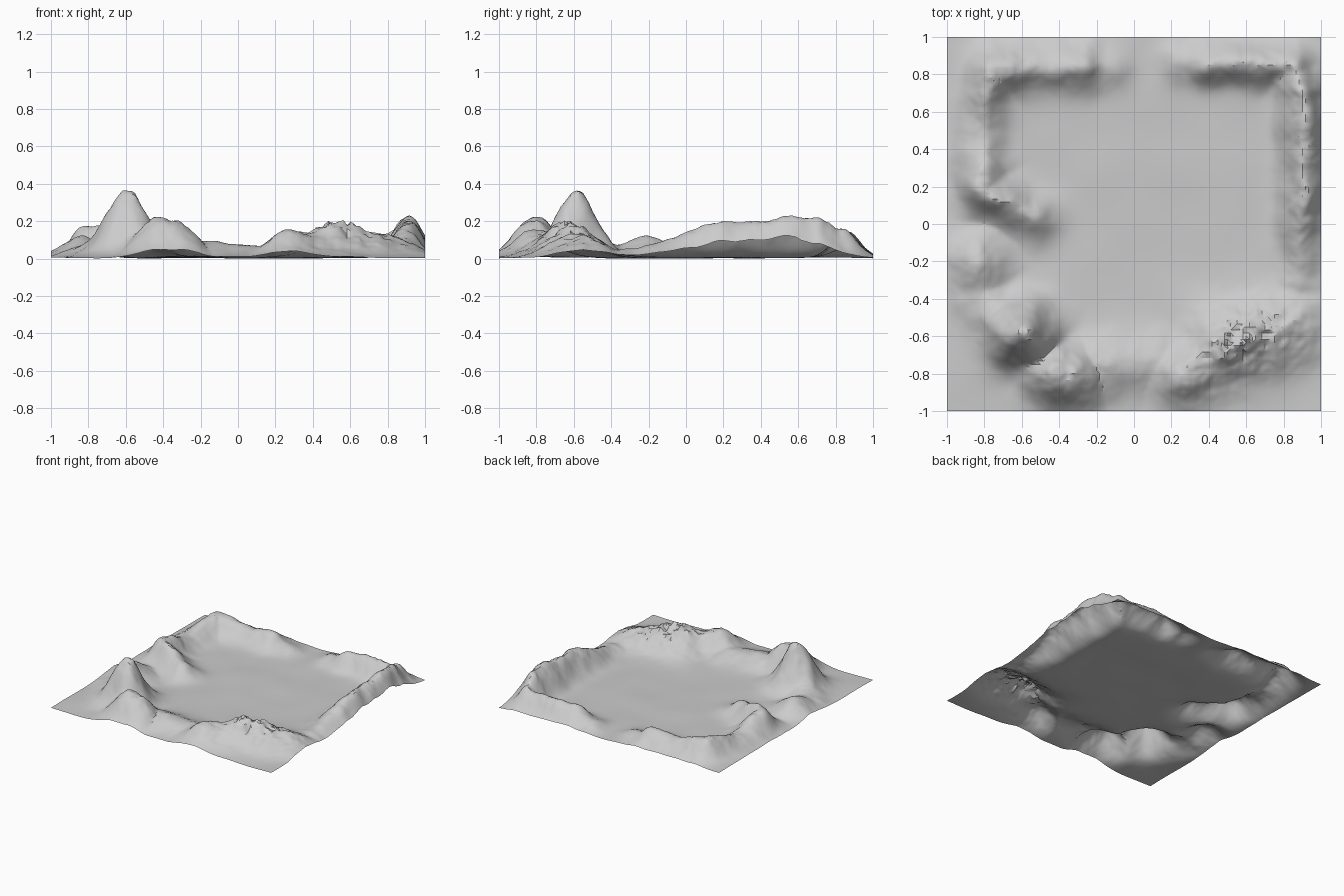
import bpy, bmesh, math
from mathutils import Vector, noise

if "Cube" in bpy.data.objects:
    bpy.data.objects.remove(bpy.data.objects["Cube"])

N = 120  # grid resolution

# Ridge lines: half width, then crest points (x, y, height)
RIDGES = [
    # front-left summit, and its spur turning into the low front ridge
    (0.11, [(-0.6, -0.59, 0.36), (-0.59, -0.59, 0.36)]),
    (0.11, [(-0.42, -0.8, 0.22), (-0.34, -0.82, 0.2), (-0.2, -0.76, 0.09), (0.12, -0.75, 0.06),
            (0.27, -0.82, 0.15), (0.4, -0.73, 0.13), (0.51, -0.65, 0.17)]),
    # broad front-right massif
    (0.13, [(0.51, -0.64, 0.16), (0.65, -0.6, 0.15), (0.82, -0.55, 0.11)]),
    # right ridge
    (0.075, [(0.88, -0.3, 0.05), (0.91, 0.2, 0.19), (0.91, 0.4, 0.19), (0.91, 0.55, 0.225),
             (0.9, 0.68, 0.21), (0.86, 0.84, 0.13)]),
    # back ridges, either side of the gap
    (0.07, [(0.86, 0.85, 0.13), (0.4, 0.86, 0.13), (0.25, 0.86, 0.05)]),
    (0.08, [(-0.14, 0.84, 0.05), (-0.27, 0.84, 0.12), (-0.48, 0.84, 0.1), (-0.76, 0.82, 0.16),
            (-0.83, 0.5, 0.08), (-0.8, 0.17, 0.17), (-0.54, 0.04, 0.1)]),
    # left ridge running forward to the summit
    (0.1, [(-0.84, -0.2, 0.12), (-0.82, -0.38, 0.07), (-0.7, -0.54, 0.12)]),
]


def ridge_height(x, y, w, line):
    best = 0.0
    for (ax, ay, ah), (bx, by, bh) in zip(line, line[1:]):
        dx, dy = bx - ax, by - ay
        t = ((x - ax) * dx + (y - ay) * dy) / (dx * dx + dy * dy)
        t = max(0.0, min(1.0, t))
        d = math.hypot(x - ax - t * dx, y - ay - t * dy)
        t = t * t * (3 - 2 * t)
        best = max(best, (ah + (bh - ah) * t) * math.exp(-d * d / (2 * w * w)))
    return best


def height(x, y):
    # wobble the ridge lines slightly, then blend them with a soft maximum
    wx = x + 0.02 * noise.noise(Vector((x * 7, y * 7, 3.1)))
    wy = y + 0.02 * noise.noise(Vector((x * 7, y * 7, 9.7)))
    h = sum(ridge_height(wx, wy, w, pts) ** 5 for w, pts in RIDGES) ** 0.2
    # crags grow with altitude and are roughest on the front-right massif
    rough = noise.noise(Vector((x * 12, y * 12, 1))) + 0.6 * noise.noise(Vector((x * 30, y * 30, 5)))
    massif = math.exp(-((x - 0.6) ** 2 + (y + 0.6) ** 2) / 0.08)
    h *= 1 + (0.08 + 0.17 * massif) * rough
    # gently uneven floor
    return max(0.0, h + 0.01 + 0.006 * noise.noise(Vector((x * 4, y * 4, 0.5))))


# Terrain sheet
bm = bmesh.new()
bmesh.ops.create_grid(bm, x_segments=N, y_segments=N, size=1.0)
for v in bm.verts:
    v.co.z = height(v.co.x, v.co.y)
low = min(v.co.z for v in bm.verts)
for v in bm.verts:
    v.co.z -= low
bmesh.ops.triangulate(bm, faces=bm.faces[:])
mesh = bpy.data.meshes.new("mountain_terrain")
bm.to_mesh(mesh)
bm.free()
terrain = bpy.data.objects.new("mountain_terrain", mesh)
bpy.context.collection.objects.link(terrain)

bpy.context.view_layer.objects.active = terrain
terrain.select_set(True)
bpy.ops.object.shade_smooth_by_angle(angle=math.radians(30))
